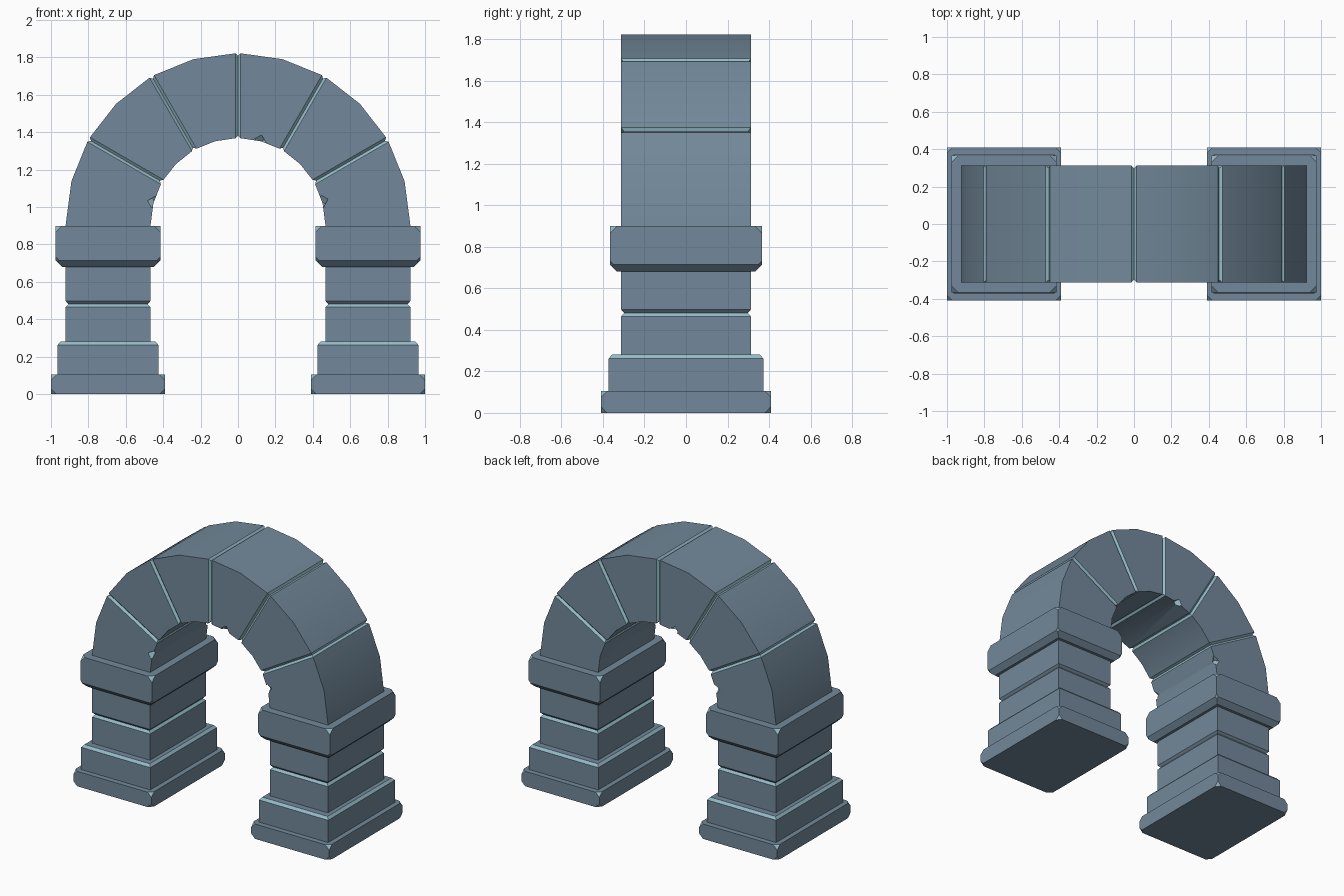
import bpy, bmesh, math
from mathutils import Matrix, Vector

if "Cube" in bpy.data.objects:
    bpy.data.objects.remove(bpy.data.objects["Cube"])


def material(name, rgb):
    m = bpy.data.materials.new(name)
    m.diffuse_color = (*rgb, 1)
    m.use_nodes = True
    m.node_tree.nodes["Principled BSDF"].inputs["Base Color"].default_value = m.diffuse_color
    return m


STONE = material("slate_blue_stone", (0.17, 0.25, 0.325))
EDGE = material("pale_worn_edge", (0.30, 0.50, 0.58))


def finish(bm, name):
    bmesh.ops.recalc_face_normals(bm, faces=bm.faces[:])
    me = bpy.data.meshes.new(name)
    bm.to_mesh(me)
    bm.free()
    me.materials.append(STONE)
    me.materials.append(EDGE)
    ob = bpy.data.objects.new(name, me)
    bpy.context.scene.collection.objects.link(ob)
    return ob


def loft(rings, pale=()):
    """Skin four-point rings; bands listed in pale get the edge colour."""
    bm = bmesh.new()
    rows = [[bm.verts.new(p) for p in r] for r in rings]
    for i in range(len(rows) - 1):
        a, b = rows[i], rows[i + 1]
        for j in range(4):
            k = (j + 1) % 4
            f = bm.faces.new((a[j], a[k], b[k], b[j]))
            f.material_index = 1 if i in pale else 0
    bm.faces.new(rows[0])
    bm.faces.new(rows[-1])
    return bm


def tier(name, cx, levels, pale=(), cuts=()):
    """Stacked rectangles (half x, half y, z); cuts = (z, size) corner chips."""
    rings = [[(cx + sx * hx, sy * hy, z) for sx, sy in
              ((-1, -1), (1, -1), (1, 1), (-1, 1))] for hx, hy, z in levels]
    bm = loft(rings, pale)
    for z, size in cuts:
        vs = [v for v in bm.verts if abs(v.co.z - z) < 1e-4]
        res = bmesh.ops.bevel(bm, geom=vs, offset=size, segments=1,
                              profile=0.5, affect='VERTICES')
        for f in res["faces"]:
            if len(f.verts) == 3:
                f.material_index = 1
    return finish(bm, name)


# piers: base, plinth, shaft with a joint, and cap
for side, cx in (("left", -0.695), ("right", 0.695)):
    tier(side + "_base", cx, [(.305, .41, 0), (.305, .41, .105)],
         cuts=[(0, .03), (.105, .03)])
    tier(side + "_plinth", cx, [(.27, .372, .105), (.27, .372, .262),
                                (.255, .357, .28)], pale=(1,))
    tier(side + "_shaft", cx, [(.226, .312, .28), (.226, .312, .465),
                               (.212, .298, .481), (.226, .312, .497),
                               (.226, .312, .68)], pale=(1,))
    tier(side + "_cap", cx, [(.245, .332, .68), (.28, .367, .715),
                             (.28, .367, .90)],
         cuts=[(.90, .035), (.715, .018)])

# arch of six wedge stones, bevelled where they meet
R0, R1, HY, ZC, B = 0.468, 0.922, 0.312, 0.90, 0.014


def arch_ring(deg, shift=0.0, inset=0.0):
    a = math.radians(deg)
    rad = Vector((math.cos(a), 0, math.sin(a)))
    tan = Vector((-math.sin(a), 0, math.cos(a)))
    o = Vector((0, 0, ZC)) + tan * shift
    h = HY - inset
    return [o + rad * r + Vector((0, y, 0)) for r, y in
            ((R0 + inset, -h), (R1 - inset, -h), (R1 - inset, h), (R0 + inset, h))]


rings, pale = [arch_ring(0)], []
for k in range(6):
    rings.append(arch_ring(k * 30 + 15))
    end = (k + 1) * 30
    if k < 5:
        n = len(rings)
        rings += [arch_ring(end, -B), arch_ring(end, 0, B), arch_ring(end, B)]
        pale += [n, n + 1]
rings.append(arch_ring(180))
arch = finish(loft(rings, pale), "arch_stones")
for p in arch.data.polygons:
    p.use_smooth = True
arch.data.set_sharp_from_angle(angle=math.radians(20))

# small chips knocked out of the inner edges
bm = bmesh.new()
for deg, sy in ((16, -1), (75, -1), (164, -1), (164, 1), (105, 1)):
    a = math.radians(deg)
    pos = (R0 * math.cos(a), sy * HY, ZC + R0 * math.sin(a))
    m = (Matrix.Translation(pos) @ Matrix.Rotation(math.radians(45) - a, 4, 'Y')
         @ Matrix.Rotation(math.radians(40), 4, 'X'))
    bmesh.ops.create_cube(bm, size=0.042, matrix=m)
for f in bm.faces:
    f.material_index = 1
cutter = finish(bm, "chip_cutter")
cutter.hide_render = True
cutter.hide_viewport = True
mod = arch.modifiers.new("chips", 'BOOLEAN')
mod.operation = 'DIFFERENCE'
mod.solver = 'EXACT'
mod.object = cutter
